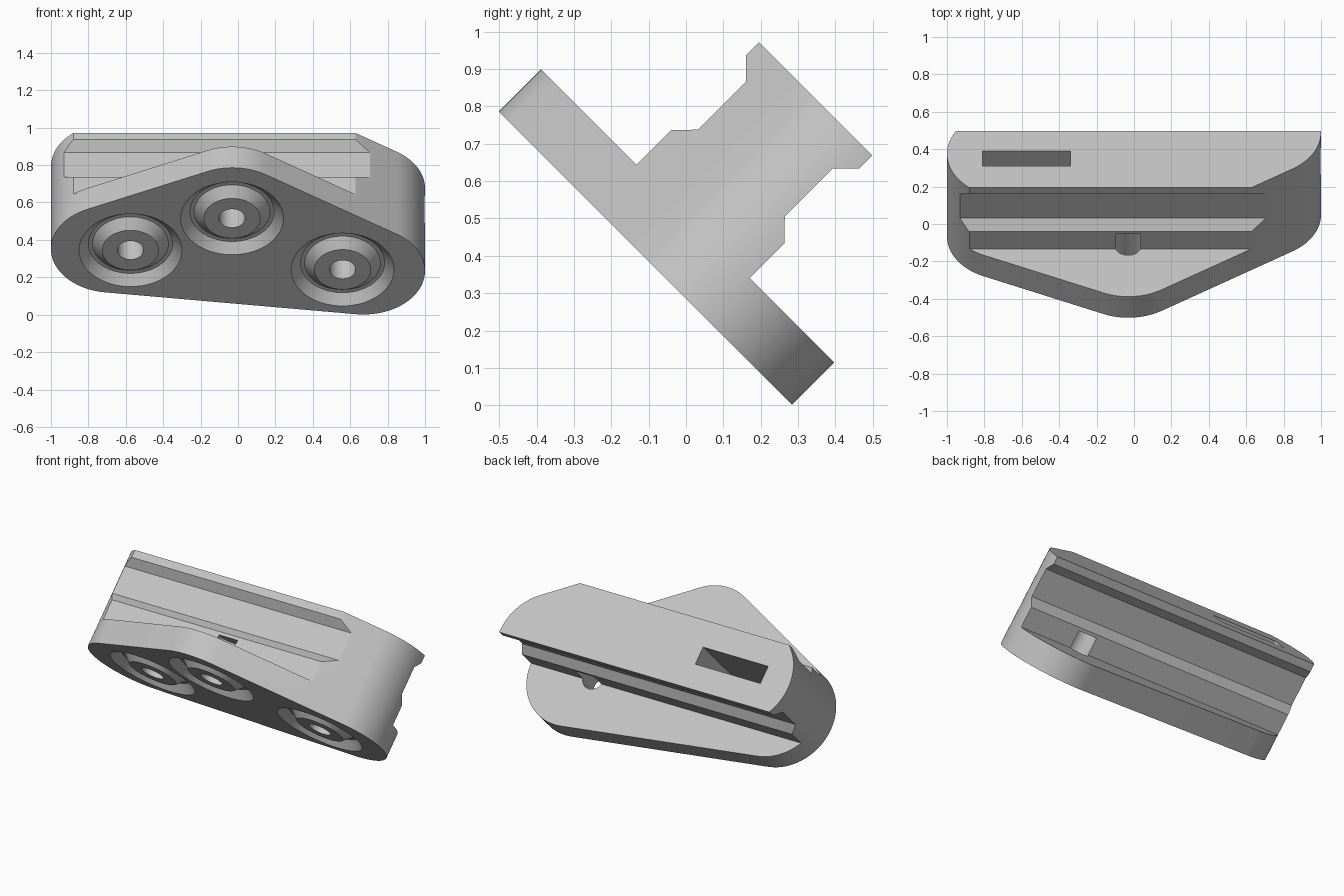
import bpy
import bmesh
from math import sin, cos, pi, sqrt
from mathutils import Vector
from mathutils.geometry import convex_hull_2d

if "Cube" in bpy.data.objects:
    bpy.data.objects.remove(bpy.data.objects["Cube"], do_unlink=True)

H = sqrt(0.5)
FACE, BACK, REAR = 0.2015, 0.361, 0.825   # depths of plate front, plate back, rail end
RAIL_LOW, RAIL_HIGH = 0.12, 0.549


def tilt(x, v, w):
    """v runs up the leaning plate, w runs out through its back."""
    return Vector((x, (w - v) * H, (w + v) * H))


def finish(name, bm):
    bmesh.ops.recalc_face_normals(bm, faces=bm.faces)
    mesh = bpy.data.meshes.new(name)
    bm.to_mesh(mesh)
    bm.free()
    obj = bpy.data.objects.new(name, mesh)
    bpy.context.collection.objects.link(obj)
    return obj


def loft(name, rings, closed=False):
    """Skin matching rings of points, capped or joined into a ring."""
    bm = bmesh.new()
    loops = [[bm.verts.new(p) for p in ring] for ring in rings]
    pairs = list(zip(loops, loops[1:]))
    if closed:
        pairs.append((loops[-1], loops[0]))
    else:
        bm.faces.new(loops[0])
        bm.faces.new(loops[-1])
    for a, b in pairs:
        for i in range(len(a)):
            j = (i + 1) % len(a)
            bm.faces.new((a[i], a[j], b[j], b[i]))
    return finish(name, bm)


def circle(x, v, r, n=64):
    return [(x + r * cos(2 * pi * i / n), v + r * sin(2 * pi * i / n)) for i in range(n)]


def prism(name, outline, w0, w1):
    return loft(name, [[tilt(x, v, w) for x, v in outline] for w in (w0, w1)])


def boolean(target, tool, operation):
    mod = target.modifiers.new(tool.name, 'BOOLEAN')
    mod.operation = operation
    mod.solver = 'EXACT'
    mod.object = tool
    bpy.context.view_layer.objects.active = target
    bpy.ops.object.modifier_apply(modifier=mod.name)
    bpy.data.objects.remove(tool, do_unlink=True)


# Rounded triangular outline wrapped round three corner circles
points = []
for x, v in ((-0.67, 0.295), (-0.03, 0.58), (0.67, 0.13)):
    points += circle(x, v, 0.33, 96)
outline = [points[i] for i in convex_hull_2d([Vector(p) for p in points])]
body = prism("mounting_block", outline, FACE, REAR)

# Side section: plate with a mirrored, grooved rail on its back
mid = (RAIL_LOW + RAIL_HIGH) / 2
half = (RAIL_HIGH - RAIL_LOW) / 2
rail = [(half, BACK), (half, 0.492), (half - 0.05, 0.544),
        (half - 0.05, 0.726), (half, 0.776), (half, REAR + 0.1)]
section = [(1.5, FACE - 0.1), (1.5, BACK)] + [(mid + s, w) for s, w in rail]
section += [(mid - s, w) for s, w in reversed(rail)] + [(-1.5, BACK), (-1.5, FACE - 0.1)]
boolean(body, loft("section_tool", [[tilt(x, v, w) for v, w in section] for x in (-1.5, 1.5)]),
        'INTERSECT')

# Chamfered ring groove and blind bore at each fixing point
groove = [(0.295, -0.02), (0.225, 0.05), (0.203, 0.05), (0.13, -0.02)]
for x, v in ((-0.575, 0.286), (-0.032, 0.527), (0.559, 0.14)):
    rings = [[tilt(a, b, FACE + d) for a, b in circle(x, v, r)] for r, d in groove]
    boolean(body, loft("groove_tool", rings, closed=True), 'DIFFERENCE')
    boolean(body, prism("bore_tool", circle(x, v, 0.07, 48), FACE - 0.1, 0.472), 'DIFFERENCE')

# Deep slot in the rail end
slot = [(-0.81, 0.273), (-0.34, 0.273), (-0.34, 0.387), (-0.81, 0.387)]
boolean(body, prism("slot_tool", slot, 0.3, REAR + 0.1), 'DIFFERENCE')

# Single grey finish
grey = bpy.data.materials.new("light_grey")
grey.use_nodes = True
colour = (0.55, 0.55, 0.55, 1)
grey.diffuse_color = colour
grey.node_tree.nodes["Principled BSDF"].inputs["Base Color"].default_value = colour
body.data.materials.clear()
body.data.materials.append(grey)
for poly in body.data.polygons:
    poly.material_index = 0

bpy.ops.object.select_all(action='DESELECT')
body.select_set(True)
bpy.context.view_layer.objects.active = body
bpy.ops.object.shade_smooth_by_angle(angle=pi / 6)
